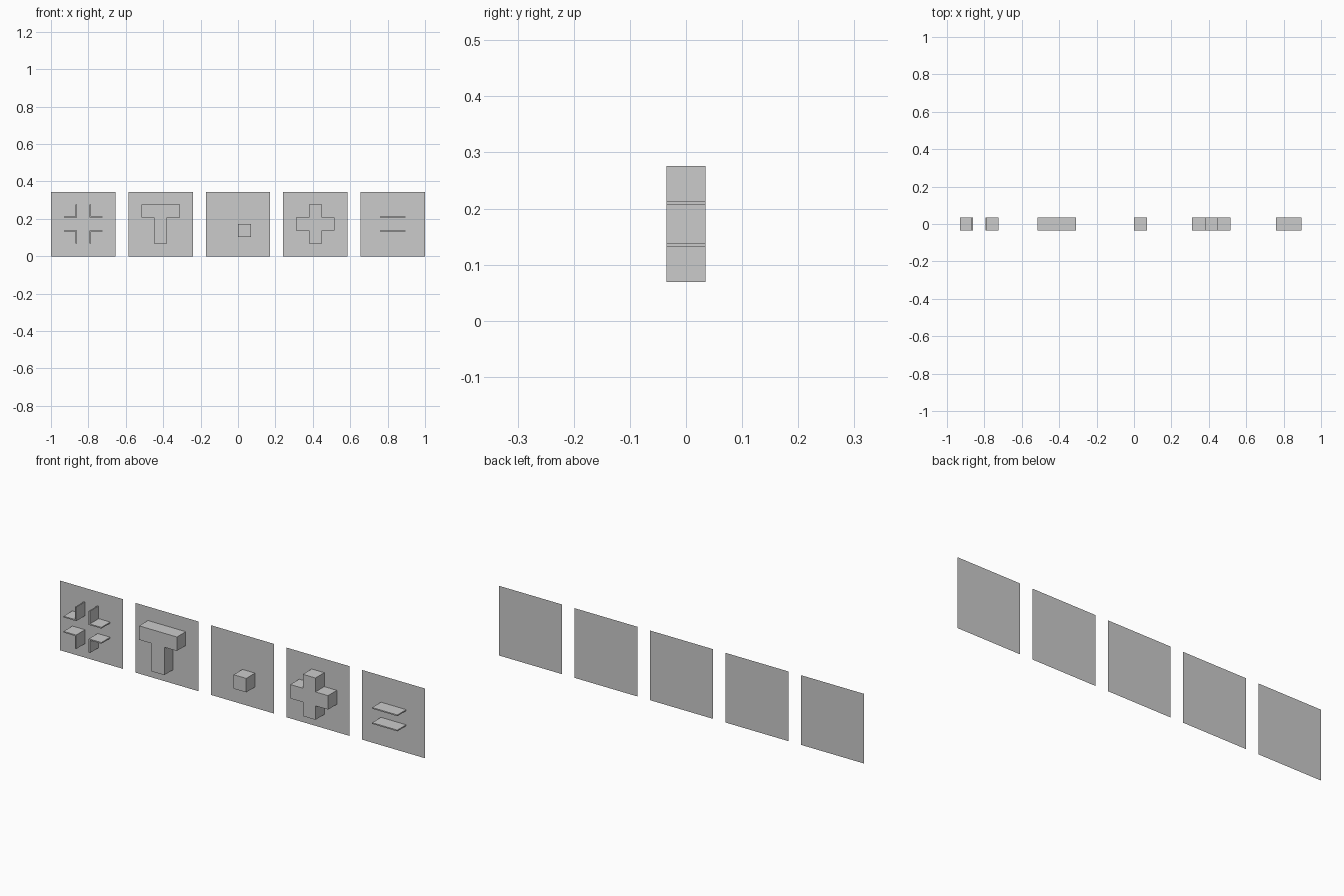
import bpy
import bmesh

if "Cube" in bpy.data.objects:
    bpy.data.objects.remove(bpy.data.objects["Cube"])

U = 2 / 29            # grid unit: five 5-unit tiles with 1-unit gaps
BACK = U / 2          # plane of the tiles
FRONT = -U / 2        # front of the raised shapes
T = 0.088             # thin plate thickness in grid units


def make_object(name, bm):
    mesh = bpy.data.meshes.new(name)
    bm.to_mesh(mesh)
    bm.free()
    obj = bpy.data.objects.new(name, mesh)
    bpy.context.collection.objects.link(obj)
    return obj


def relief(name, cx, outlines):
    """Raise outlines (tile-centred grid units, counter-clockwise) off a tile."""
    bm = bmesh.new()
    for pts in outlines:
        def ring(y):
            return [bm.verts.new((cx + x * U, y, (z + 2.5) * U)) for x, z in pts]
        front, back = ring(FRONT), ring(BACK)
        bm.faces.new(front)
        for i in range(len(pts)):
            j = (i + 1) % len(pts)
            bm.faces.new((front[j], front[i], back[i], back[j]))
    return make_object(name, bm)


def rect(x0, x1, z0, z1):
    return [(x0, z0), (x1, z0), (x1, z1), (x0, z1)]


def tile(name, cx):
    bm = bmesh.new()
    h = 2.5 * U
    bm.faces.new([bm.verts.new((cx + x, BACK, h + z))
                  for x, z in ((-h, -h), (h, -h), (h, h), (-h, h))])
    return make_object(name, bm)


# Flat square tiles
centres = [(i - 2) * 6 * U for i in range(5)]
for i, c in enumerate(centres):
    tile(f"tile_{i + 1}", c)

# Four mirrored thin corner brackets
a, e = 0.5, 1.5
corner = [(a, a), (e, a), (e, a + T), (a + T, a + T), (a + T, e), (a, e)]
brackets = []
for sx in (-1, 1):
    for sz in (-1, 1):
        pts = [(x * sx, z * sz) for x, z in corner]
        brackets.append(pts if sx * sz > 0 else pts[::-1])
relief("corner_brackets", centres[0], brackets)

# Tee-shaped block
relief("tee_block", centres[1],
       [[(-a, -e), (a, -e), (a, a), (e, a), (e, e), (-e, e), (-e, a), (-a, a)]])

# Single cube
relief("cube_block", centres[2], [rect(0, 1, -1, 0)])

# Cross-shaped block
relief("cross_block", centres[3],
       [[(-a, -e), (a, -e), (a, -a), (e, -a), (e, a), (a, a),
         (a, e), (-a, e), (-a, a), (-e, a), (-e, -a), (-a, -a)]])

# Two thin parallel shelves
relief("parallel_plates", centres[4],
       [rect(-1, 1, a, a + T), rect(-1, 1, -a - T, -a)])
